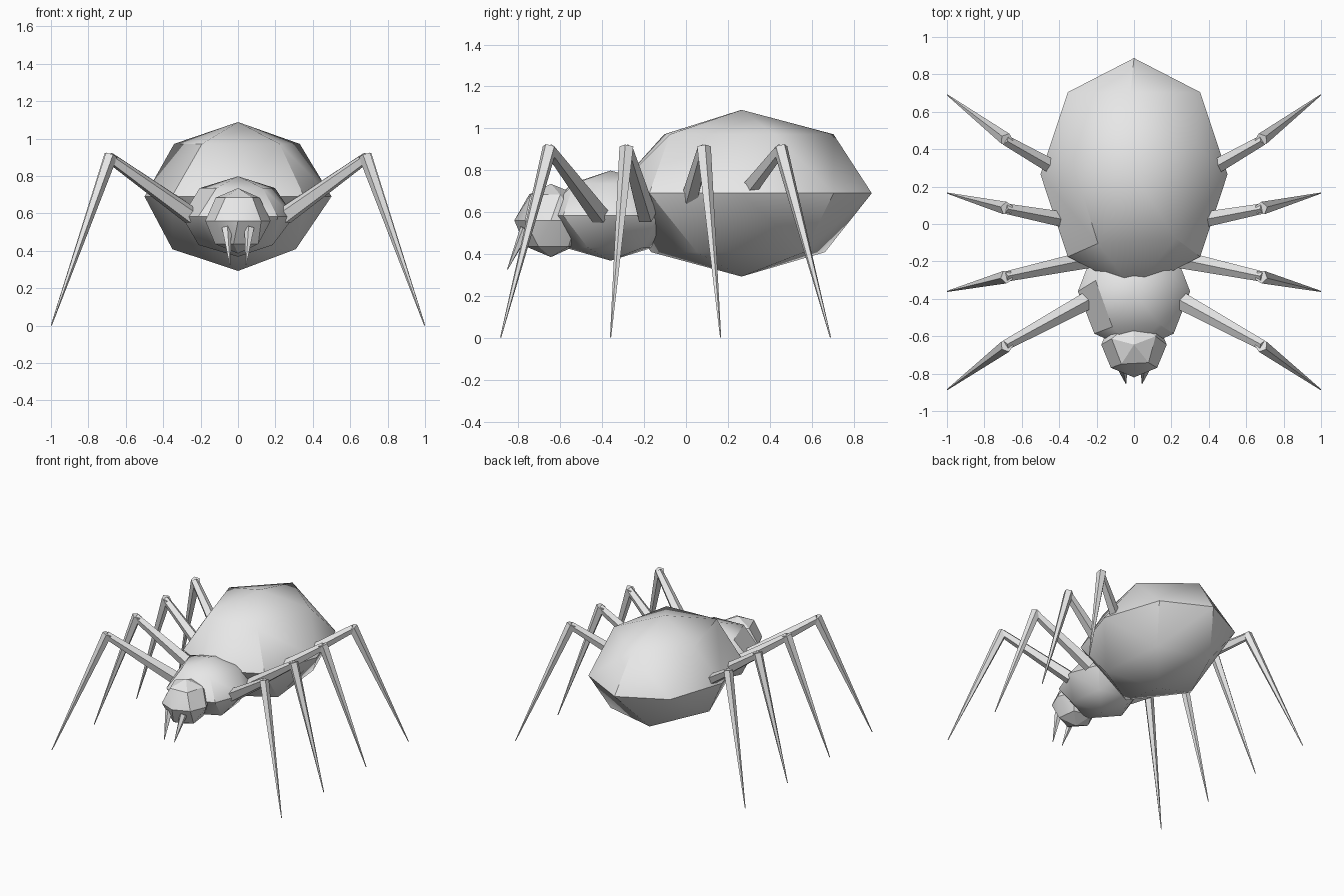
import bpy, bmesh
from math import sin, cos, radians, sqrt
from mathutils import Vector

if "Cube" in bpy.data.objects:
    bpy.data.objects.remove(bpy.data.objects["Cube"])

grey = bpy.data.materials.new("plain grey")
grey.diffuse_color = (0.8, 0.8, 0.8, 1)
grey.use_nodes = True
grey.node_tree.nodes["Principled BSDF"].inputs["Base Color"].default_value = grey.diffuse_color


def finish(bm, name, angle):
    bmesh.ops.recalc_face_normals(bm, faces=bm.faces)
    mesh = bpy.data.meshes.new(name)
    bm.to_mesh(mesh)
    bm.free()
    obj = bpy.data.objects.new(name, mesh)
    bpy.context.collection.objects.link(obj)
    mesh.materials.append(grey)
    bpy.ops.object.select_all(action='DESELECT')
    obj.select_set(True)
    bpy.context.view_layer.objects.active = obj
    if angle:
        bpy.ops.object.shade_smooth_by_angle(angle=radians(angle))
    return obj


def faceted_ball(name, centre, radii, angle):
    """Eight-sided middle, five-sided upper and lower rings, two poles."""
    bm = bmesh.new()
    h = sqrt(0.5)
    rings = [(1, 0, 0, 1), (5, 93, h, h), (8, 90, 1, 0), (5, 187, h, -h), (1, 0, 0, -1)]
    for count, start, r, z in rings:
        for i in range(count):
            a = radians(start + 360 * i / count)
            p = (r * cos(a), r * sin(a), z)
            bm.verts.new([c + s * v for c, s, v in zip(centre, radii, p)])
    bmesh.ops.convex_hull(bm, input=bm.verts)
    bmesh.ops.dissolve_limit(bm, angle_limit=radians(2), verts=bm.verts, edges=bm.edges)
    return finish(bm, name, angle)


def spike(name, start, end, r1, r2, sides=5):
    """Tapered straight segment from start to end."""
    start, end = Vector(start), Vector(end)
    d = end - start
    bm = bmesh.new()
    bmesh.ops.create_cone(bm, cap_ends=True, segments=sides, radius1=r1, radius2=r2, depth=d.length)
    side = d.cross(Vector((0, 0, 1))).normalized()
    up = side.cross(d).normalized()
    for v in bm.verts:
        x, y, z = v.co
        v.co = (start + end) / 2 + side * x + up * y + d.normalized() * z
    return finish(bm, name, 0)


# Body
faceted_ball("abdomen", (0, 0.265, 0.69), (0.5, 0.622, 0.398), 35)
faceted_ball("thorax", (0, -0.36, 0.583), (0.3, 0.32, 0.215), 35)
faceted_ball("head", (0, -0.645, 0.56), (0.175, 0.175, 0.175), 30)

# Four pairs of legs: root, knee and tip y for each
legs = [("front", -0.41, -0.65, -0.885), ("second", -0.19, -0.282, -0.36),
        ("third", 0.0, 0.083, 0.165), ("rear", 0.20, 0.45, 0.69)]
for side, s in (("right", 1), ("left", -1)):
    for name, root, knee, tip in legs:
        spike(f"{name}_thigh_{side}", (s * 0.25, root, 0.585), (s * 0.69, knee, 0.9), 0.05, 0.029)
        spike(f"{name}_shin_{side}", (s * 0.68, knee, 0.91), (s * 0.998, tip, 0.001), 0.036, 0.003)
    # Fangs
    spike(f"fang_{side}", (s * 0.062, -0.765, 0.52), (s * 0.043, -0.853, 0.325), 0.028, 0.002)
